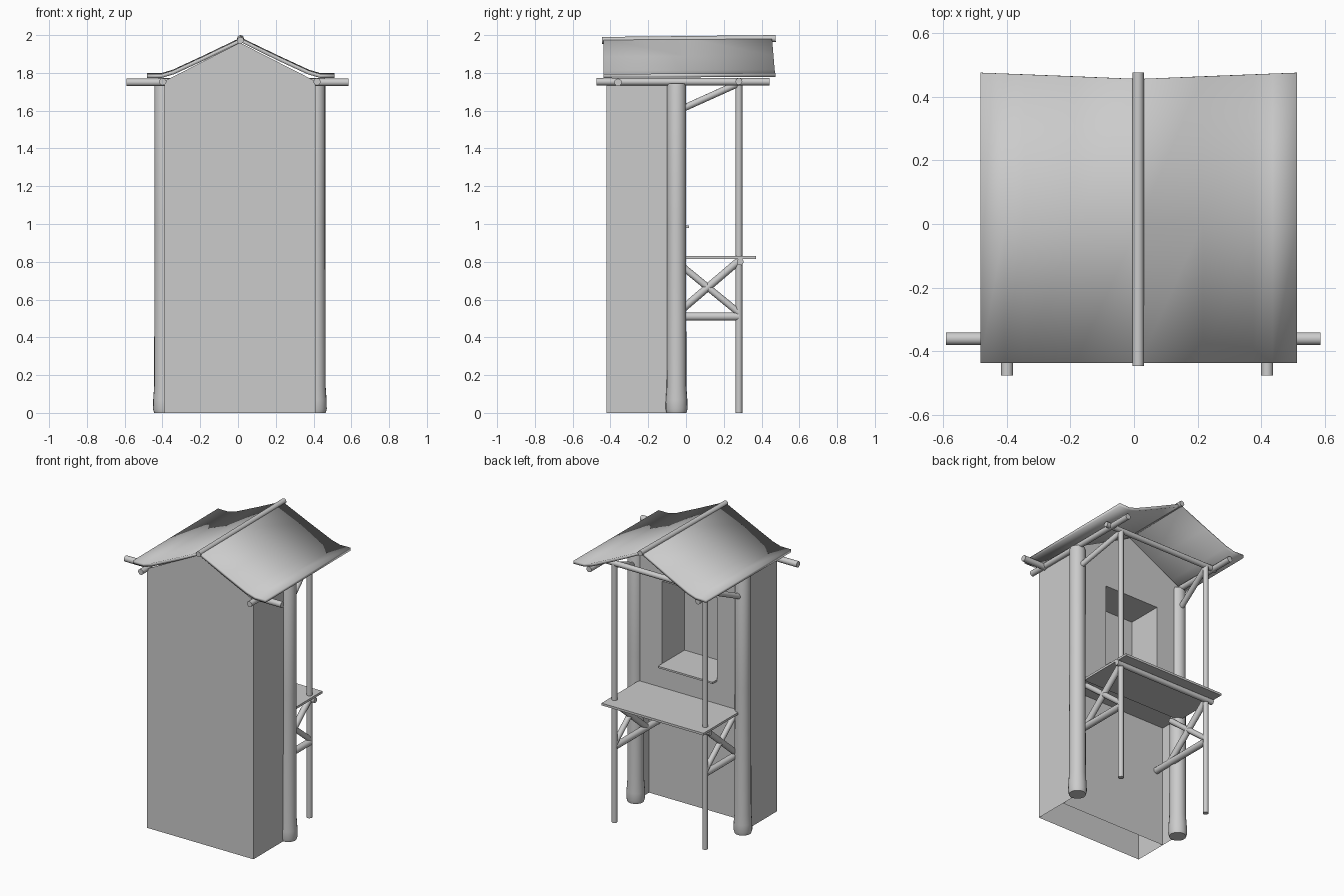
import bpy, bmesh
from mathutils import Vector

cube = bpy.data.objects.get("Cube")
if cube:
    bpy.data.objects.remove(cube, do_unlink=True)

grey = bpy.data.materials.new("plain_grey")
grey.use_nodes = True
grey.diffuse_color = (0.6, 0.6, 0.6, 1)
grey.node_tree.nodes["Principled BSDF"].inputs["Base Color"].default_value = (0.6, 0.6, 0.6, 1)

CX = 0.01                      # centre line of the hut
LEFT, RIGHT = CX + 0.4, CX - 0.4
FRONT, BACK, RECESS = -0.42, -0.03, -0.19
FLOOR = 0.83                   # height of the serving deck


def finish(name, bm, smooth=True):
    mesh = bpy.data.meshes.new(name)
    bm.to_mesh(mesh)
    bm.free()
    obj = bpy.data.objects.new(name, mesh)
    bpy.context.collection.objects.link(obj)
    mesh.materials.append(grey)
    if smooth:
        bpy.ops.object.select_all(action='DESELECT')
        obj.select_set(True)
        bpy.context.view_layer.objects.active = obj
        bpy.ops.object.shade_smooth_by_angle(angle=0.6)
    return obj


def pole(name, a, b, r=0.018, sides=12):
    """Round pole between two points."""
    a, b = Vector(a), Vector(b)
    bm = bmesh.new()
    bmesh.ops.create_cone(bm, cap_ends=True, segments=sides, radius1=r,
                          radius2=r, depth=(b - a).length)
    bm.transform((b - a).to_track_quat('Z', 'Y').to_matrix().to_4x4())
    bmesh.ops.translate(bm, vec=(a + b) / 2, verts=bm.verts)
    return finish(name, bm)


def lathe(name, x, y, profile, sides=20):
    """Upright turned column from (radius, height) pairs."""
    bm = bmesh.new()
    verts = [bm.verts.new((r, 0, z)) for r, z in profile]
    edges = [bm.edges.new(p) for p in zip(verts, verts[1:])]
    bmesh.ops.spin(bm, geom=verts + edges, axis=(0, 0, 1), cent=(0, 0, 0),
                   angle=6.283185, steps=sides)
    bmesh.ops.remove_doubles(bm, verts=bm.verts, dist=0.0005)
    bmesh.ops.recalc_face_normals(bm, faces=bm.faces)
    bmesh.ops.translate(bm, vec=(x, y, 0), verts=bm.verts)
    return finish(name, bm)


def slab(name, x0, x1, y0, y1, z0, z1):
    bm = bmesh.new()
    bmesh.ops.create_cube(bm, size=1)
    bmesh.ops.scale(bm, vec=(x1 - x0, y1 - y0, z1 - z0), verts=bm.verts)
    bmesh.ops.translate(bm, vec=((x0 + x1) / 2, (y0 + y1) / 2, (z0 + z1) / 2), verts=bm.verts)
    return finish(name, bm, False)


def sheet(name, polygons):
    """Flat panels, each given by its corners."""
    bm = bmesh.new()
    for corners in polygons:
        bm.faces.new([bm.verts.new(c) for c in corners])
    bmesh.ops.remove_doubles(bm, verts=bm.verts, dist=0.0005)
    bmesh.ops.recalc_face_normals(bm, faces=bm.faces)
    return finish(name, bm, False)


def gable(x):
    return 1.96 - 0.51 * abs(x - CX)


def panel(y, x0, x1, z0, z1=None):
    """Wall panel facing along y; follows the gable when no top is given."""
    if z1 is not None:
        top = [(x1, y, z1), (x0, y, z1)]
    else:
        xs = [x1] + ([CX] if x0 < CX < x1 else []) + [x0]
        top = [(x, y, gable(x)) for x in xs]
    return [(x0, y, z0), (x1, y, z0)] + top


def level(z, x0, x1, y0, y1):
    return [(x0, y0, z), (x1, y0, z), (x1, y1, z), (x0, y1, z)]


def upright(x, y0, y1, z0, z1):
    return [(x, y0, z0), (x, y1, z0), (x, y1, z1), (x, y0, z1)]


# Hollow walls, open underneath, with a recessed lower back
eave = gable(LEFT)
sheet("walls", [
    panel(FRONT, RIGHT, LEFT, 0),
    upright(RIGHT, FRONT, -0.05, 0, eave),
    upright(LEFT, FRONT, -0.05, 0, eave),
    panel(RECESS, RIGHT, LEFT, 0, FLOOR),
    level(FLOOR, RIGHT, LEFT, RECESS, BACK),
])

# Upper back wall around a deep window niche
W0, W1, SILL, HEAD, DEEP = -0.21, 0.2, 0.98, 1.55, -0.27
sheet("window_wall", [
    panel(BACK, RIGHT, W0, FLOOR),
    panel(BACK, W1, LEFT, FLOOR),
    panel(BACK, W0, W1, FLOOR, SILL),
    panel(BACK, W0, W1, HEAD),
    panel(DEEP, W0, W1, SILL, HEAD),
    level(SILL, W0, W1, DEEP, BACK),
    level(HEAD, W0, W1, DEEP, BACK),
    upright(W0, DEEP, BACK, SILL, HEAD),
    upright(W1, DEEP, BACK, SILL, HEAD),
])
slab("window_sill", W0, W1, DEEP, 0.015, SILL, SILL + 0.012)

# Roof: two slopes flaring at the eaves, back edge dipping in at the ridge
half = [(0, 1.982), (0.2, 1.886), (0.36, 1.812), (0.42, 1.794), (0.497, 1.794)]
line = [(-d, z) for d, z in reversed(half)] + half[1:]
bm = bmesh.new()
rows = []
for d, z in line:
    back = 0.455 + 0.04 * abs(d)
    rows.append([bm.verts.new((0.015 + d, y, z + 0.005 * t))
                 for y, t in ((-0.437, 0), (0, 0.5), (back, 1))])
for a, b in zip(rows, rows[1:]):
    for i in range(2):
        bm.faces.new((a[i], b[i], b[i + 1], a[i + 1]))
bmesh.ops.recalc_face_normals(bm, faces=bm.faces)
if sum(f.normal.z for f in bm.faces) < 0:
    bmesh.ops.reverse_faces(bm, faces=bm.faces)
roof = finish("roof", bm)
thick = roof.modifiers.new("thickness", 'SOLIDIFY')
thick.thickness = 0.02
thick.offset = -1
pole("ridge_pole", (0.013, -0.445, 1.972), (0.013, 0.475, 1.982), 0.018)

# Beams under the roof
pole("front_cross_beam", (-0.59, -0.36, 1.75), (0.585, -0.36, 1.75), 0.02)
pole("back_cross_beam", (-0.42, 0.28, 1.755), (0.46, 0.28, 1.755))

# Serving deck and the rail beneath it
slab("deck", -0.39, 0.375, BACK, 0.37, 0.815, FLOOR)
pole("deck_rail", (-0.385, 0.287, 0.8), (0.38, 0.287, 0.8))

# Columns, posts and braces on each side
column = [(0, 0), (0.052, 0), (0.058, 0.02), (0.057, 0.07), (0.052, 0.14),
          (0.05, 1.0), (0.05, 1.73), (0.046, 1.745), (0, 1.745)]
for side, s in (("left", 1), ("right", -1)):
    cx = CX + 0.402 * s
    px = 0.34 * s
    lathe(side + "_column", cx, -0.05, column)
    pole(side + "_eave_beam", (cx + 0.006 * s, -0.475, 1.753), (cx + 0.006 * s, 0.443, 1.753), 0.019)
    pole(side + "_post", (px, 0.28, 0), (px, 0.28, 1.755))
    pole(side + "_upper_brace", (cx, -0.02, 1.61), (px, 0.28, 1.745))
    pole(side + "_strut", (px, RECESS, 0.51), (px, 0.28, 0.51), 0.022)
    pole(side + "_rising_brace", (px, -0.06, 0.515), (px, 0.28, 0.805), 0.02)
    pole(side + "_falling_brace", (px, -0.05, 0.8), (px, 0.28, 0.53), 0.018)
